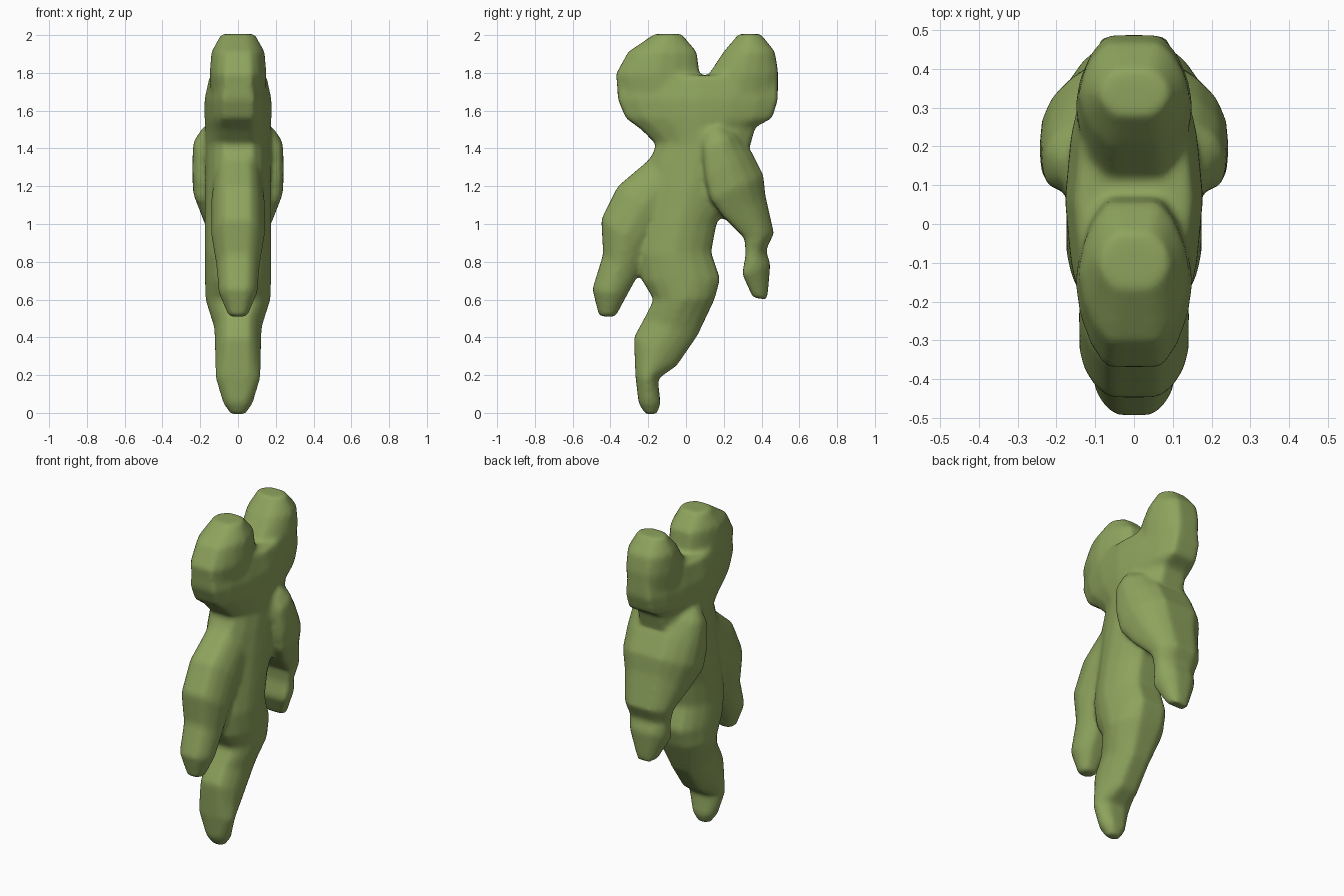
import bpy, bmesh

skin = bpy.data.materials.new("olive_green")
skin.diffuse_color = (0.27, 0.37, 0.11, 1)

# half cross-sections: (depth factor, width factor), back to front
ROUND = [(1, .46), (.75, .72), (.4, .91), (0, 1), (-.4, .91), (-.75, .72), (-1, .46)]
BOXY = [(1, .46), (.75, .70), (.4, .90), (0, 1), (-.4, 1), (-.75, .98), (-1, .9)]


def loft(bm, rings, half=ROUND):
    """Closed tube; each ring = front y,z, back y,z, half width in x."""
    section = half + [(a, -b) for a, b in reversed(half)]
    loops = []
    for fy, fz, by, bz, w in rings:
        cy, cz, dy, dz = (fy + by) / 2, (fz + bz) / 2, (by - fy) / 2, (bz - fz) / 2
        loops.append([bm.verts.new((w * b, cy + dy * a, cz + dz * a)) for a, b in section])
    n = len(section)
    faces = [bm.faces.new(loops[0]), bm.faces.new(loops[-1][::-1])]
    for lo, hi in zip(loops, loops[1:]):
        for i in range(n):
            j = (i + 1) % n
            faces.append(bm.faces.new((lo[j], lo[i], hi[i], hi[j])))
    bmesh.ops.recalc_face_normals(bm, faces=faces)


leg = [(-.215, -.008, -.155, -.008, .04), (-.25, .05, -.135, .05, .08),
       (-.267, .19, -.15, .18, .122), (-.275, .40, -.05, .25, .123),
       (-.22, .50, .06, .41, .127), (-.17, .60, .15, .60, .174)]
torso = [(-.17, .60, .15, .60, .174), (-.23, .70, .18, .71, .177),
         (-.25, .84, .132, .85, .177), (-.22, 1.0, .16, 1.0, .177),
         (-.2, 1.2, .24, 1.15, .177), (-.19, 1.32, .30, 1.3, .174),
         (-.155, 1.43, .335, 1.4, .174), (-.235, 1.5, .37, 1.525, .174)]
head = [(-.155, 1.42, .335, 1.41, .165), (-.235, 1.5, .36, 1.51, .174),
        (-.318, 1.56, .455, 1.56, .178), (-.36, 1.66, .486, 1.66, .178),
        (-.367, 1.785, .486, 1.79, .15)]
front_lobe = [(-.33, 1.60, .1, 1.60, .14), (-.372, 1.79, .07, 1.8, .152),
              (-.305, 1.912, .055, 1.912, .142), (-.165, 2.006, -.025, 2.006, .09)]
rear_lobe = [(.05, 1.60, .46, 1.60, .14), (.12, 1.79, .488, 1.8, .152),
             (.2, 1.912, .47, 1.912, .142), (.28, 2.006, .395, 2.006, .09)]
front_arm = [(-.46, .512, -.375, .507, .05), (-.495, .655, -.315, .62, .105),
             (-.438, .84, -.265, .71, .115), (-.448, 1.025, -.2, .85, .142),
             (-.36, 1.2, -.1, 1.0, .144), (-.2, 1.335, 0, 1.15, .13),
             (-.15, 1.41, .05, 1.3, .1)]
rear_arm = [(.355, .61, .43, .60, .06), (.298, .735, .446, .79, .125),
            (.317, .84, .422, .86, .13), (.31, .925, .465, .95, .15),
            (.2, 1.035, .42, 1.15, .2), (.13, 1.13, .408, 1.26, .238),
            (.1, 1.25, .347, 1.38, .243), (.09, 1.40, .28, 1.48, .236),
            (.1, 1.49, .22, 1.53, .19)]

# all limbs fused into one soft body
bm = bmesh.new()
for part in (leg, torso, head, front_lobe, rear_lobe, front_arm):
    loft(bm, part)
loft(bm, rear_arm, BOXY)
me = bpy.data.meshes.new("creature_body")
bm.to_mesh(me)
bm.free()
me.materials.append(skin)
body = bpy.data.objects.new("creature_body", me)
bpy.context.collection.objects.link(body)

fuse = body.modifiers.new("fuse", 'REMESH')
fuse.mode = 'VOXEL'
fuse.voxel_size = 0.014
fuse.use_smooth_shade = True
soft = body.modifiers.new("soften", 'SMOOTH')
soft.factor = 0.5
soft.iterations = 10
